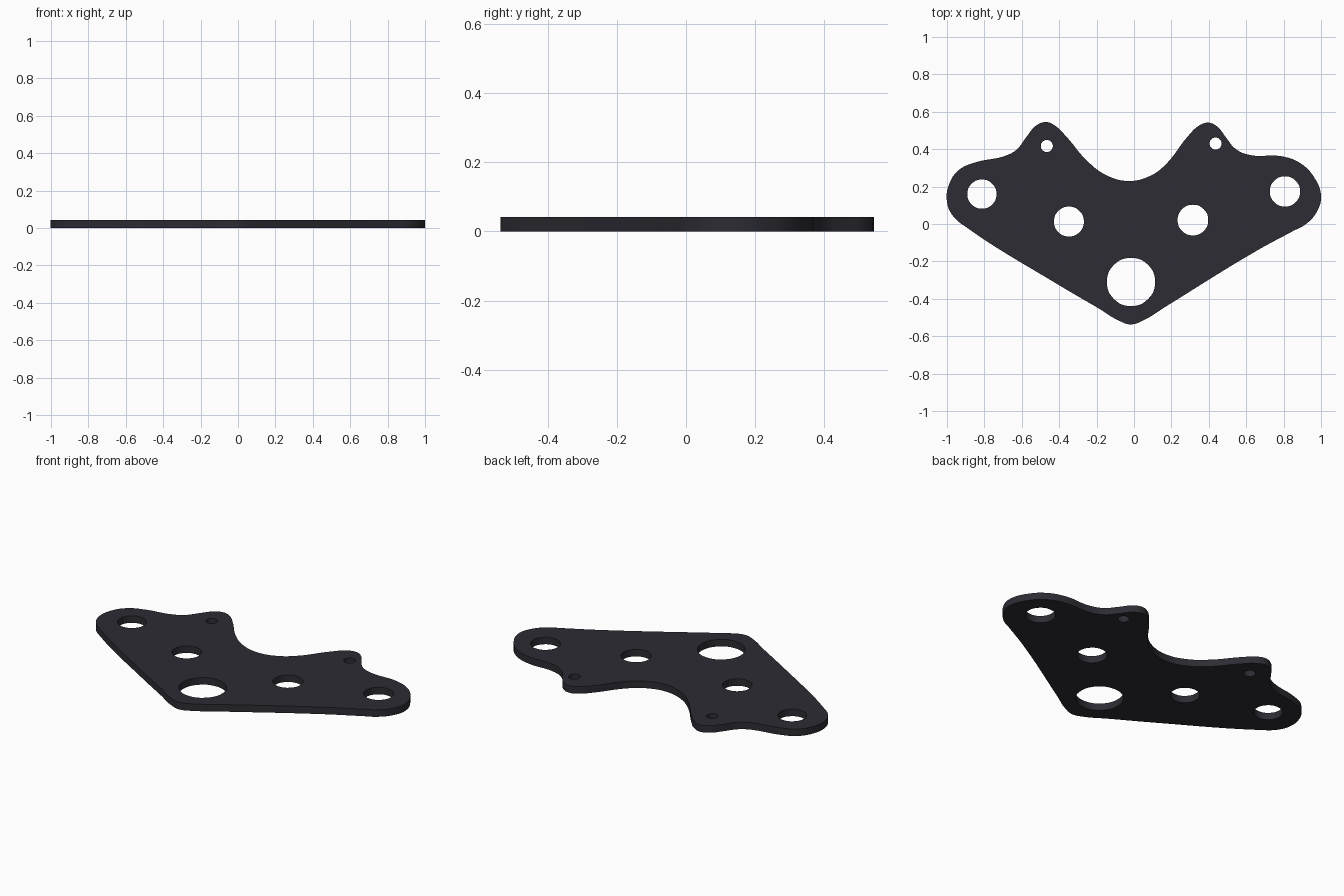
import bpy
import bmesh
import math

if "Cube" in bpy.data.objects:
    bpy.data.objects.remove(bpy.data.objects["Cube"], do_unlink=True)

THICKNESS = 0.042

# Rim of the plate, anticlockwise from the bottom tip
RIM = [
    (-.016, -.537), (.06, -.51), (.166, -.444), (.67, -.135), (.85, -.038),
    (.92, 0), (.98, .07), (1, .15), (.963, .25), (.888, .326), (.79, .362),
    (.62, .369), (.545, .4), (.49, .465), (.444, .522), (.395, .542),
    (.342, .522), (.289, .47), (.166, .315), (.086, .257), (-.03, .23),
    (-.15, .262), (-.25, .337), (-.364, .47), (-.417, .522), (-.47, .545),
    (-.524, .526), (-.572, .47), (-.63, .396), (-.69, .364), (-.85, .329),
    (-.936, .289), (-.988, .214), (-1, .118), (-.968, .043), (-.893, -.02),
    (-.396, -.33), (-.193, -.449), (-.08, -.517),
]

# Round holes: centre x, centre y, radius
HOLES = [
    (-.016, -.31, .129),
    (-.348, .013, .08), (.315, .021, .082),
    (-.813, .16, .078), (.807, .174, .081),
    (-.466, .417, .032), (.436, .43, .032),
]


def add_loop(curve, points, resolution):
    """Add one closed, smooth loop to a flat curve."""
    spline = curve.splines.new('BEZIER')
    spline.bezier_points.add(len(points) - 1)
    spline.use_cyclic_u = True
    spline.resolution_u = resolution
    for knot, (x, y) in zip(spline.bezier_points, points):
        knot.co = (x, y, 0)
        knot.handle_left_type = knot.handle_right_type = 'AUTO'


def circle(cx, cy, radius, count=8):
    """Points spaced evenly around a circle."""
    angles = [math.tau * i / count for i in range(count)]
    return [(cx + radius * math.cos(a), cy + radius * math.sin(a)) for a in angles]


def make_material(name, colour):
    material = bpy.data.materials.new(name)
    material.use_nodes = True
    material.diffuse_color = colour
    material.node_tree.nodes["Principled BSDF"].inputs["Base Color"].default_value = colour
    return material


# Filled outline with holes, extruded to the plate thickness
outline = bpy.data.curves.new("mounting_plate", 'CURVE')
outline.dimensions = '2D'
outline.fill_mode = 'BOTH'
outline.extrude = THICKNESS / 2
add_loop(outline, RIM, 6)
for hole in HOLES:
    add_loop(outline, circle(*hole), 6)

plate = bpy.data.objects.new("mounting_plate", outline)
bpy.context.collection.objects.link(plate)
bpy.ops.object.select_all(action='DESELECT')
plate.select_set(True)
bpy.context.view_layer.objects.active = plate
bpy.ops.object.convert(target='MESH')
plate = bpy.context.object

# Weld the caps to the walls and stand the plate on the ground
mesh = plate.data
bm = bmesh.new()
bm.from_mesh(mesh)
bmesh.ops.remove_doubles(bm, verts=bm.verts, dist=0.0001)
bmesh.ops.translate(bm, verts=bm.verts, vec=(0, 0, THICKNESS / 2))
bmesh.ops.recalc_face_normals(bm, faces=bm.faces)
bm.to_mesh(mesh)
bm.free()

# Single dark finish, smooth walls with crisp cap edges
mesh.materials.clear()
mesh.materials.append(make_material("charcoal", (0.026, 0.025, 0.034, 1)))
bpy.ops.object.shade_smooth_by_angle(angle=math.radians(30))
